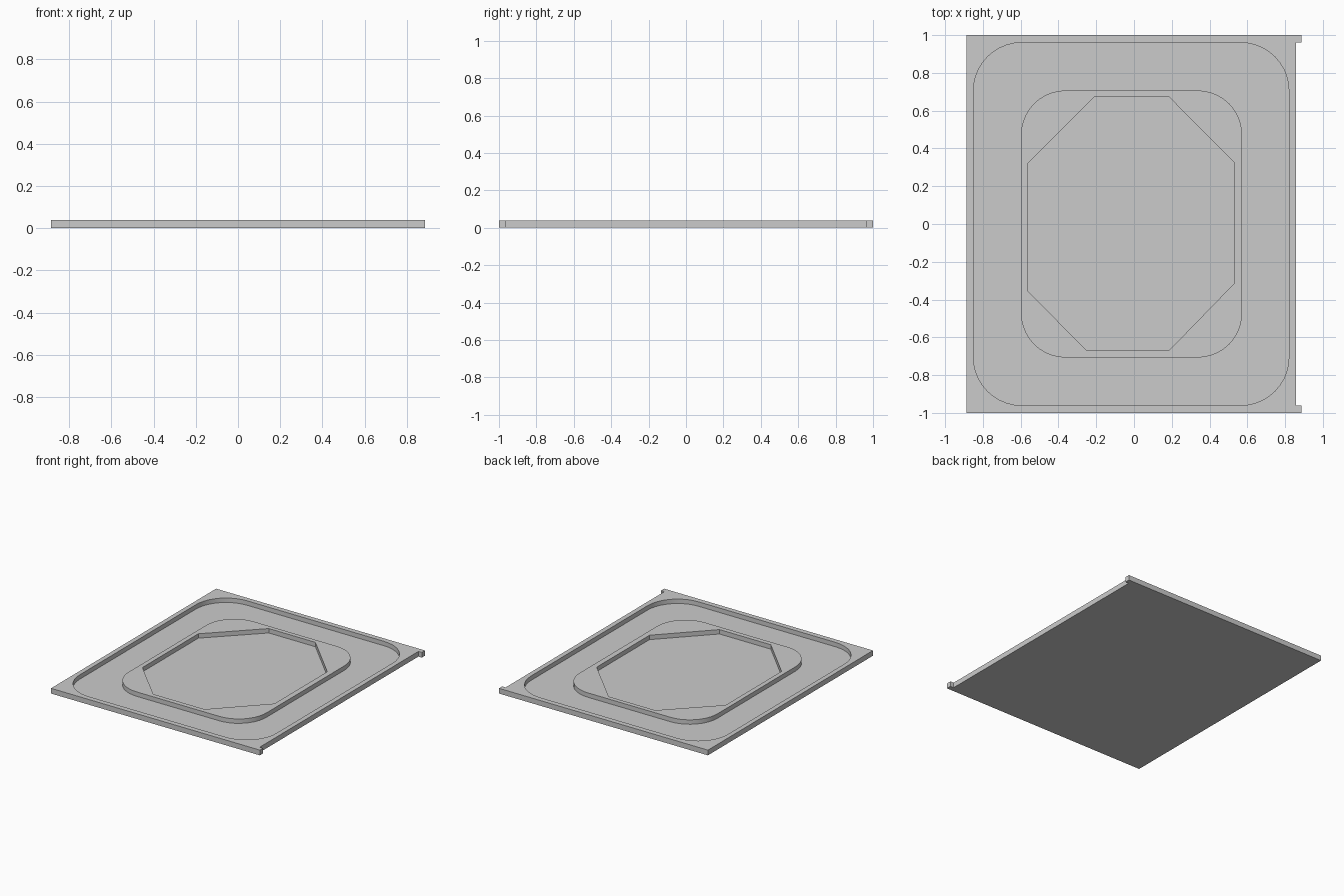
import bpy, bmesh, math

if "Cube" in bpy.data.objects:
    bpy.data.objects.remove(bpy.data.objects["Cube"])

TOP, FLOOR = 0.04, 0.006


def rounded(x0, x1, y0, y1, r, n=10):
    """Rounded rectangle outline, counter-clockwise."""
    pts = []
    corners = [(x1 - r, y1 - r), (x0 + r, y1 - r), (x0 + r, y0 + r), (x1 - r, y0 + r)]
    for q, (cx, cy) in enumerate(corners):
        for i in range(n + 1):
            a = math.pi / 2 * (q + i / n)
            pts.append((cx + r * math.cos(a), cy + r * math.sin(a)))
    return pts


def prism(name, outer, z0, z1, hole=None):
    """Extruded outline; a hole outline must have the same point count."""
    bm = bmesh.new()
    ring = lambda pts, z: [bm.verts.new((x, y, z)) for x, y in pts]
    lo, hi = ring(outer, z0), ring(outer, z1)
    n = len(outer)

    def band(a, b):
        for i in range(n):
            j = (i + 1) % n
            bm.faces.new((a[i], a[j], b[j], b[i]))

    band(lo, hi)
    if hole:
        hlo, hhi = ring(hole, z0), ring(hole, z1)
        band(hi, hhi)
        band(hhi, hlo)
        band(hlo, lo)
    else:
        bm.faces.new(hi)
        bm.faces.new(lo[::-1])
    bmesh.ops.recalc_face_normals(bm, faces=bm.faces)
    me = bpy.data.meshes.new(name)
    bm.to_mesh(me)
    bm.free()
    ob = bpy.data.objects.new(name, me)
    bpy.context.collection.objects.link(ob)
    return ob


def cut(target, cutter):
    cutter.hide_render = True
    mod = target.modifiers.new("cut", 'BOOLEAN')
    mod.operation, mod.solver, mod.object = 'DIFFERENCE', 'EXACT', cutter
    bpy.context.view_layer.objects.active = target
    bpy.ops.object.modifier_apply(modifier=mod.name)
    bpy.data.objects.remove(cutter)


# plate with two small tabs on the right edge
L, R, E, T = -0.886, 0.886, 0.857, 0.962
tray = prism("tray_plate", [(L, -1), (R, -1), (R, -T), (E, -T),
                            (E, T), (R, T), (R, 1), (L, 1)], 0, TOP)

# groove between the outer frame and the raised inner ring
cut(tray, prism("groove_cutter", rounded(-0.85, 0.82, -0.96, 0.96, 0.255), FLOOR, 0.1,
                rounded(-0.598, 0.572, -0.707, 0.707, 0.235)))

# slightly uneven octagonal pocket
cut(tray, prism("pocket_cutter", [(-0.21, 0.673), (0.185, 0.673), (0.53, 0.325), (0.53, -0.315),
                                  (0.185, -0.67), (-0.25, -0.67), (-0.562, -0.355),
                                  (-0.562, 0.322)], FLOOR, 0.1))

# smooth only the rounded corners
bpy.ops.object.select_all(action='DESELECT')
tray.select_set(True)
bpy.context.view_layer.objects.active = tray
bpy.ops.object.shade_smooth_by_angle(angle=math.radians(30))
